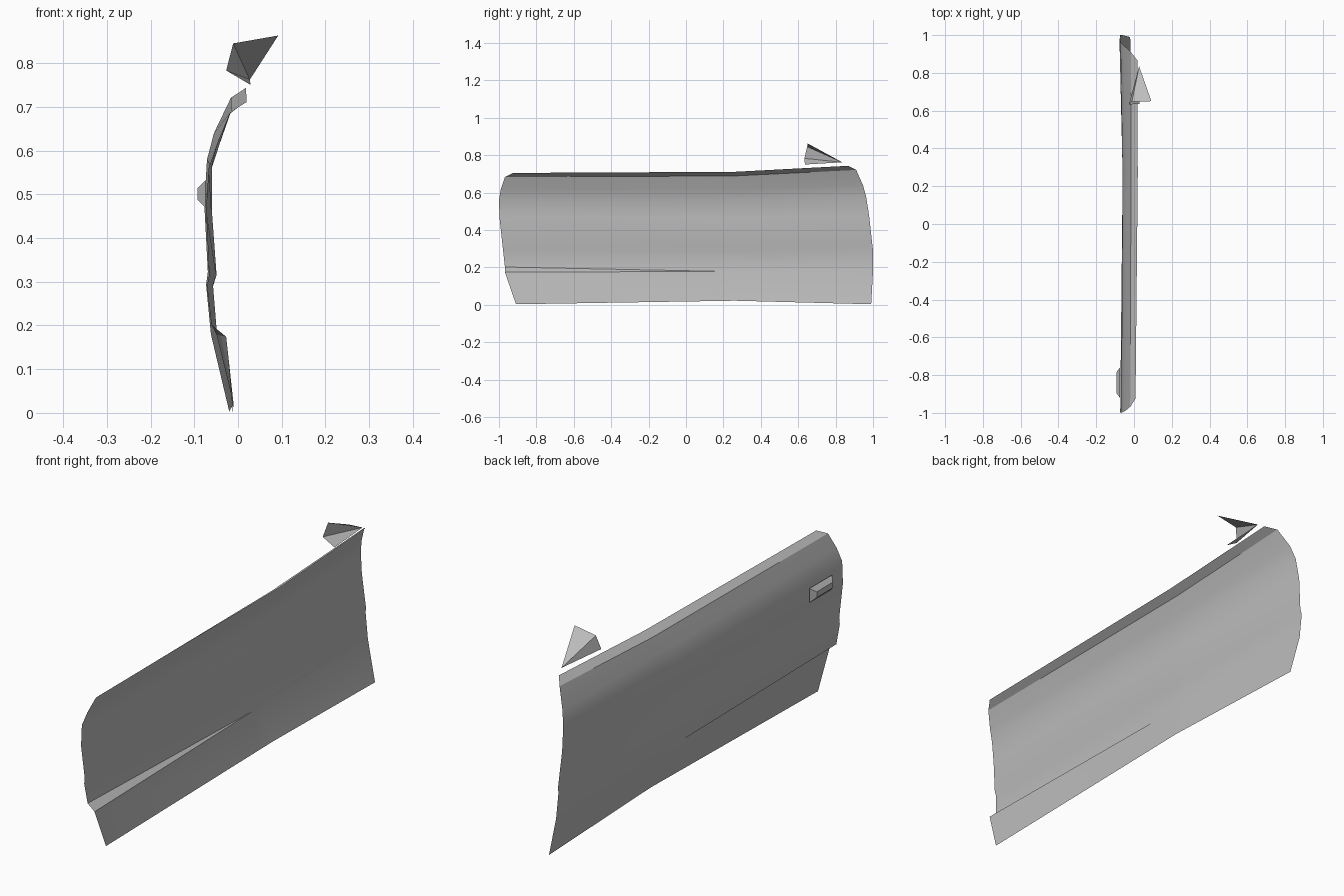
import bpy
import bmesh
import math
from mathutils import Vector

cube = bpy.data.objects.get("Cube")
if cube:
    bpy.data.objects.remove(cube, do_unlink=True)


def make_material(name, color):
    material = bpy.data.materials.new(name)
    material.use_nodes = True
    material.diffuse_color = color
    material.node_tree.nodes["Principled BSDF"].inputs["Base Color"].default_value = color
    return material


paint = make_material("grey_paint", (0.5, 0.5, 0.5, 1.0))


def make_object(name, bm, smooth_angle=None):
    """Turn a bmesh into a painted object, optionally smooth shaded."""
    mesh = bpy.data.meshes.new(name)
    bm.to_mesh(mesh)
    bm.free()
    mesh.materials.append(paint)
    obj = bpy.data.objects.new(name, mesh)
    bpy.context.collection.objects.link(obj)
    if smooth_angle:
        bpy.ops.object.select_all(action="DESELECT")
        obj.select_set(True)
        bpy.context.view_layer.objects.active = obj
        bpy.ops.object.shade_smooth_by_angle(angle=math.radians(smooth_angle))
    return obj


def add_loft(bm, sections, closed=False):
    """Skin neighbouring sections, collapsing shared points to triangles."""
    cache = {}

    def vertex(point):
        key = tuple(point)
        if key not in cache:
            cache[key] = bm.verts.new(point)
        return cache[key]

    for first, second in zip(sections, sections[1:]):
        count = len(first)
        for i in range(count if closed else count - 1):
            j = (i + 1) % count
            corners = [vertex(p) for p in (first[i], second[i], second[j], first[j])]
            corners = list(dict.fromkeys(corners))
            if len(corners) > 2:
                bm.faces.new(corners)


# Door skin: profiles from the top lip down to the sill
trailing = [Vector(p) for p in (
    (.008, -.925, .705), (-.02, -.968, .683), (-.047, -.99, .618),
    (-.067, -1, .56), (-.073, -.997, .465), (-.066, -.981, .316),
    (-.071, -.978, .29), (-.061, -.968, .202), (-.027, -.968, .174),
    (-.012, -.909, .003))]
middle = [Vector((x, .26, z)) for x, z in (
    (.02, .711), (-.016, .689), (-.041, .618), (-.06, .56), (-.06, .465),
    (-.049, .316), (-.057, .29), (-.048, .18), (-.048, .18), (-.01, .022))]
leading = [Vector(p) for p in (
    (.018, .866, .743), (-.016, .91, .721), (-.055, .946, .64),
    (-.071, .963, .579), (-.077, .979, .476), (-.069, .996, .322),
    (-.073, 1, .293), (-.062, 1, .18), (-.062, 1, .18), (-.02, .99, .003))]

# The lower ledge tapers out just behind the middle profile
ledge_tip = [a.lerp(b, 0.925) for a, b in zip(trailing, middle)]
ledge_tip[7] = ledge_tip[8] = Vector((-.049, .17, .179))

bm = bmesh.new()
add_loft(bm, [trailing, ledge_tip, middle, leading])
make_object("door_skin", bm, smooth_angle=25)


# Handle: a shallow tapered block on the outer face
def handle_ring(x, y_min, y_max, z_min, z_max):
    return [Vector((x, y, z)) for y, z in (
        (y_min, z_min), (y_max, z_min), (y_max, z_max), (y_min, z_max))]


bm = bmesh.new()
outer = handle_ring(-.093, -.895, -.785, .488, .513)
add_loft(bm, [handle_ring(-.074, -.92, -.76, .469, .532), outer], closed=True)
bm.verts.ensure_lookup_table()
bmesh.ops.holes_fill(bm, edges=[
    e for e in bm.edges if e.is_boundary and all(v.co.x < -.09 for v in e.verts)])
bmesh.ops.recalc_face_normals(bm, faces=bm.faces)
make_object("door_handle", bm)

# Wing mirror: an open three-sided shell running to a point
rim = [Vector(p) for p in (
    (.092, .65, .863), (-.011, .648, .845), (-.027, .633, .783), (.029, .636, .75))]
tip = Vector((.027, .835, .762))
bm = bmesh.new()
add_loft(bm, [rim, [tip] * len(rim)])
make_object("mirror_shell", bm)
